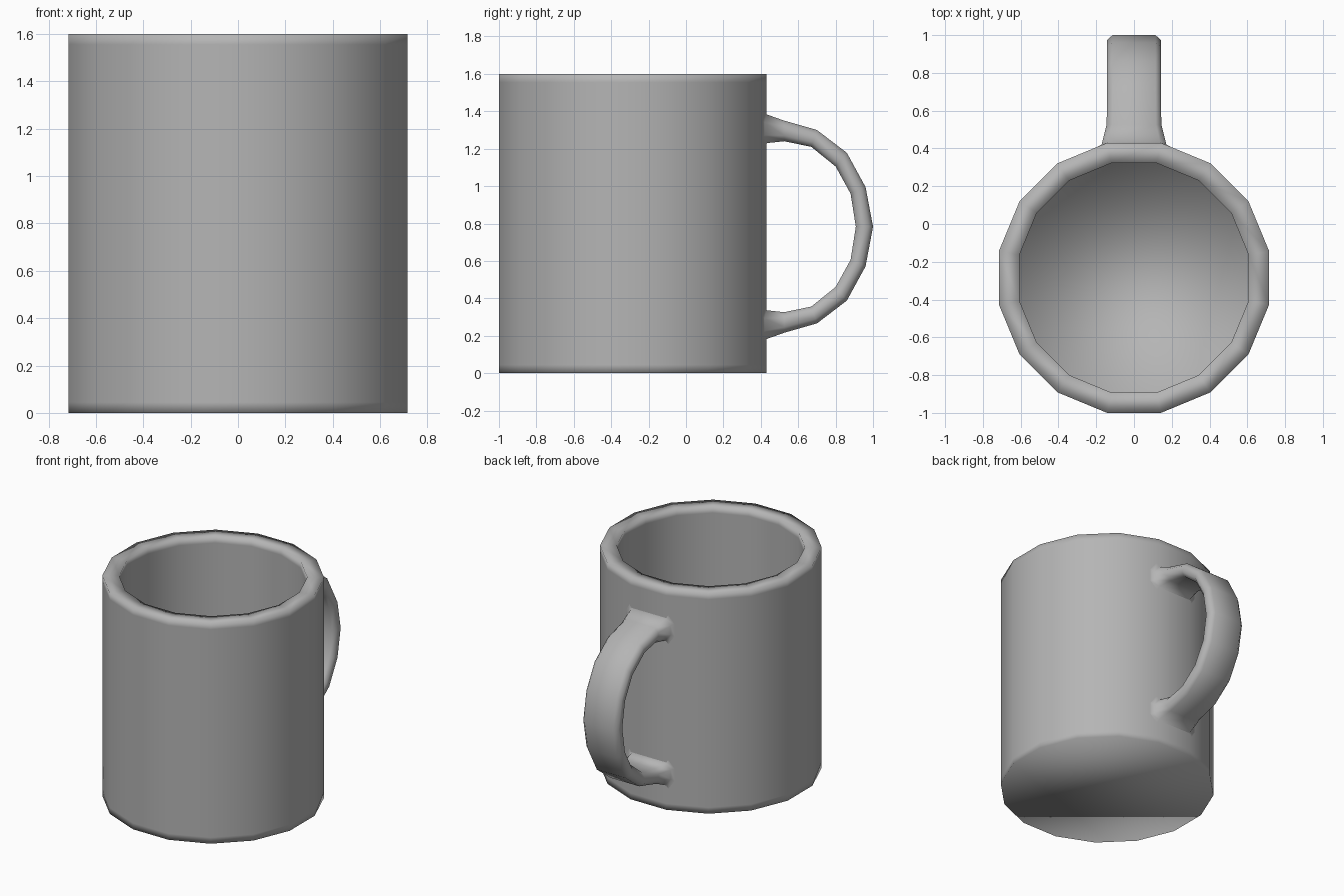
import bpy, bmesh, math

if "Cube" in bpy.data.objects:
    bpy.data.objects.remove(bpy.data.objects["Cube"])

CY = -0.285      # centre of the cup in y
SIDES = 16
APO = math.cos(math.pi / SIDES)

grey = bpy.data.materials.new("dark_grey")
grey.diffuse_color = (0.46, 0.46, 0.46, 1)
grey.use_nodes = True
grey.node_tree.nodes["Principled BSDF"].inputs["Base Color"].default_value = grey.diffuse_color


def finish(bm, name):
    bmesh.ops.recalc_face_normals(bm, faces=bm.faces)
    for f in bm.faces:
        f.smooth = True
    me = bpy.data.meshes.new(name)
    bm.to_mesh(me)
    bm.free()
    me.materials.append(grey)
    ob = bpy.data.objects.new(name, me)
    bpy.context.collection.objects.link(ob)
    return ob


def loft(bm, rings):
    rows = [[bm.verts.new(p) for p in r] for r in rings]
    for a, b in zip(rows, rows[1:]):
        n = len(a)
        for i in range(n):
            j = (i + 1) % n
            bm.faces.new((a[i], a[j], b[j], b[i]))
    return rows


# Cup: outer wall, rim, inner wall and both floors (distance to flat, height)
profile = [(0.715, 0), (0.715, 0.045), (0.715, 1.555), (0.715, 1.6),
           (0.607, 1.6), (0.607, 1.555), (0.607, 0.145), (0.607, 0.1)]
bm = bmesh.new()
angles = [(i + 0.5) * math.tau / SIDES for i in range(SIDES)]
rows = loft(bm, [[(r / APO * math.cos(a), CY + r / APO * math.sin(a), z)
                  for a in angles] for r, z in profile])
bm.faces.new(rows[0])
bm.faces.new(rows[-1])
finish(bm, "cup")

# Handle: (outer y, outer z, inner y, inner z, half width), top half then mirrored
MID = 0.783
half = [(0.431, 1.41, 0.431, 1.205, 0.195),   # thin flange lying on the wall
        (0.432, 1.383, 0.432, 1.23, 0.172), (0.525, 1.35, 0.525, 1.24, 0.145),
        (0.70, 1.30, 0.67, 1.21, 0.142), (0.86, 1.178, 0.80, 1.105, 0.142),
        (0.96, 0.995, 0.88, 0.96, 0.142), (1.0, MID, 0.908, MID, 0.142)]
path = half + [(a, 2 * MID - b, c, 2 * MID - d, w) for a, b, c, d, w in half[-2::-1]]
# cross-section: fraction of half width, fraction from inner to outer side
section = [(-0.8, 1), (0.8, 1), (1, 0.72), (1, 0.28),
           (0.8, 0), (-0.8, 0), (-1, 0.28), (-1, 0.72)]
rings = []
for oy, oz, iy, iz, w in path:
    ring = []
    for u, t in section:
        x, y = u * w, iy + (oy - iy) * t
        if y < 0.44:   # ends follow the cup facets
            y -= max(0, abs(x) - 0.142) * 0.41
        ring.append((x, y, iz + (oz - iz) * t))
    rings.append(ring)
bm = bmesh.new()
loft(bm, rings)
finish(bm, "handle")
